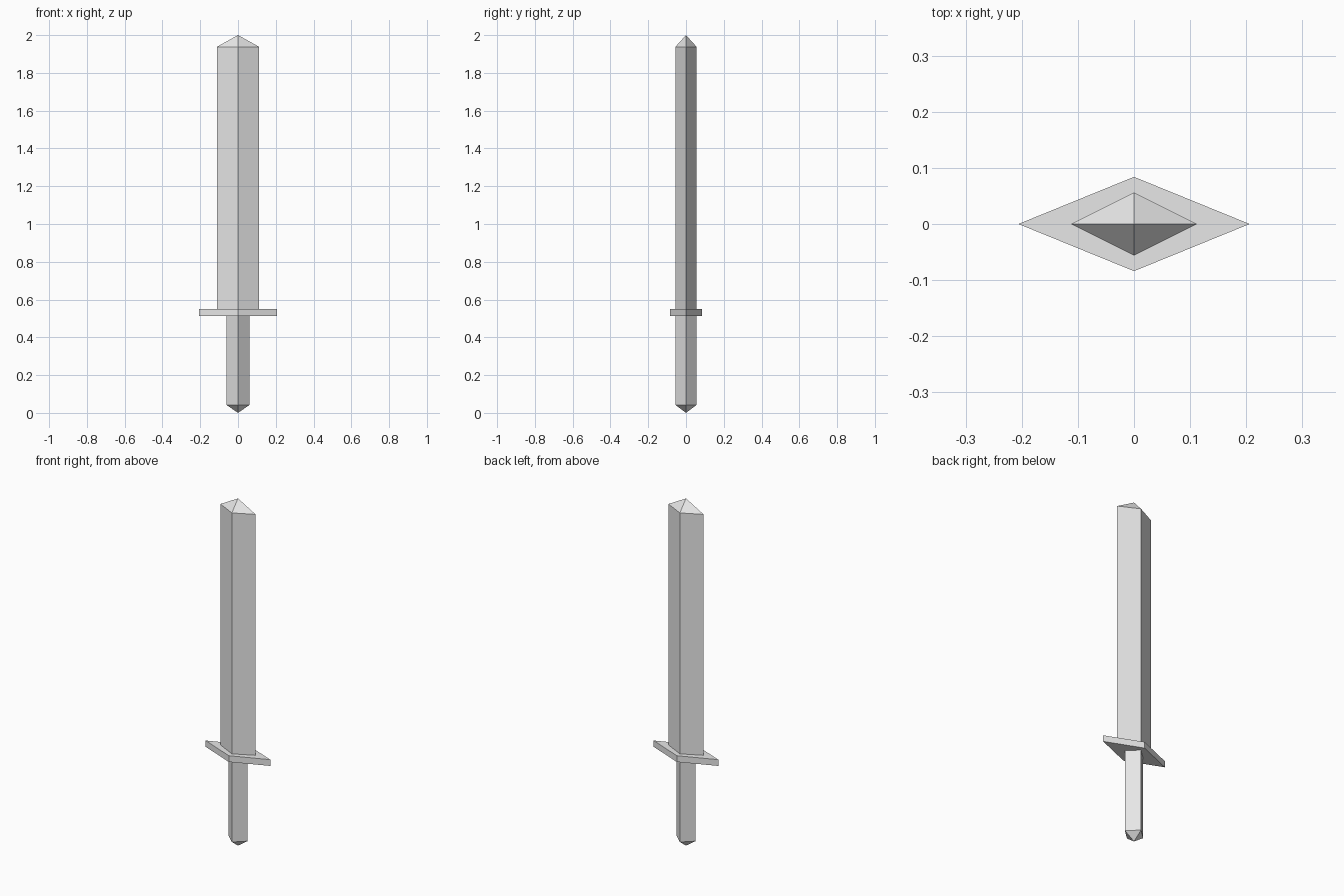
import bpy
import bmesh

cube = bpy.data.objects.get("Cube")
if cube:
    bpy.data.objects.remove(cube, do_unlink=True)

steel = bpy.data.materials.new("light_grey")
steel.use_nodes = True
grey = (0.8, 0.8, 0.8, 1)
steel.diffuse_color = grey
steel.node_tree.nodes["Principled BSDF"].inputs["Base Color"].default_value = grey


def diamond_prism(name, half_x, half_y, bottom, top, top_point=None, bottom_point=None):
    """Upright prism with a diamond section; each end is flat or pointed."""
    bm = bmesh.new()
    section = [(half_x, 0), (0, half_y), (-half_x, 0), (0, -half_y)]
    low = [bm.verts.new((x, y, bottom)) for x, y in section]
    high = [bm.verts.new((x, y, top)) for x, y in section]
    for i in range(4):
        j = (i + 1) % 4
        bm.faces.new((low[i], low[j], high[j], high[i]))
    for ring, point in ((low, bottom_point), (high, top_point)):
        if point is None:
            bm.faces.new(ring)
        else:
            apex = bm.verts.new((0, 0, point))
            for i in range(4):
                bm.faces.new((ring[i], ring[(i + 1) % 4], apex))
    bmesh.ops.recalc_face_normals(bm, faces=bm.faces)
    mesh = bpy.data.meshes.new(name)
    bm.to_mesh(mesh)
    bm.free()
    mesh.materials.append(steel)
    obj = bpy.data.objects.new(name, mesh)
    bpy.context.collection.objects.link(obj)
    return obj


# Blade with its pointed tip
diamond_prism("blade", 0.112, 0.056, 0.55, 1.938, top_point=2.0)
# Flat diamond crossguard
diamond_prism("crossguard", 0.206, 0.084, 0.514, 0.55)
# Grip ending in a pointed pommel
diamond_prism("grip", 0.061, 0.056, 0.042, 0.514, bottom_point=0.0)
